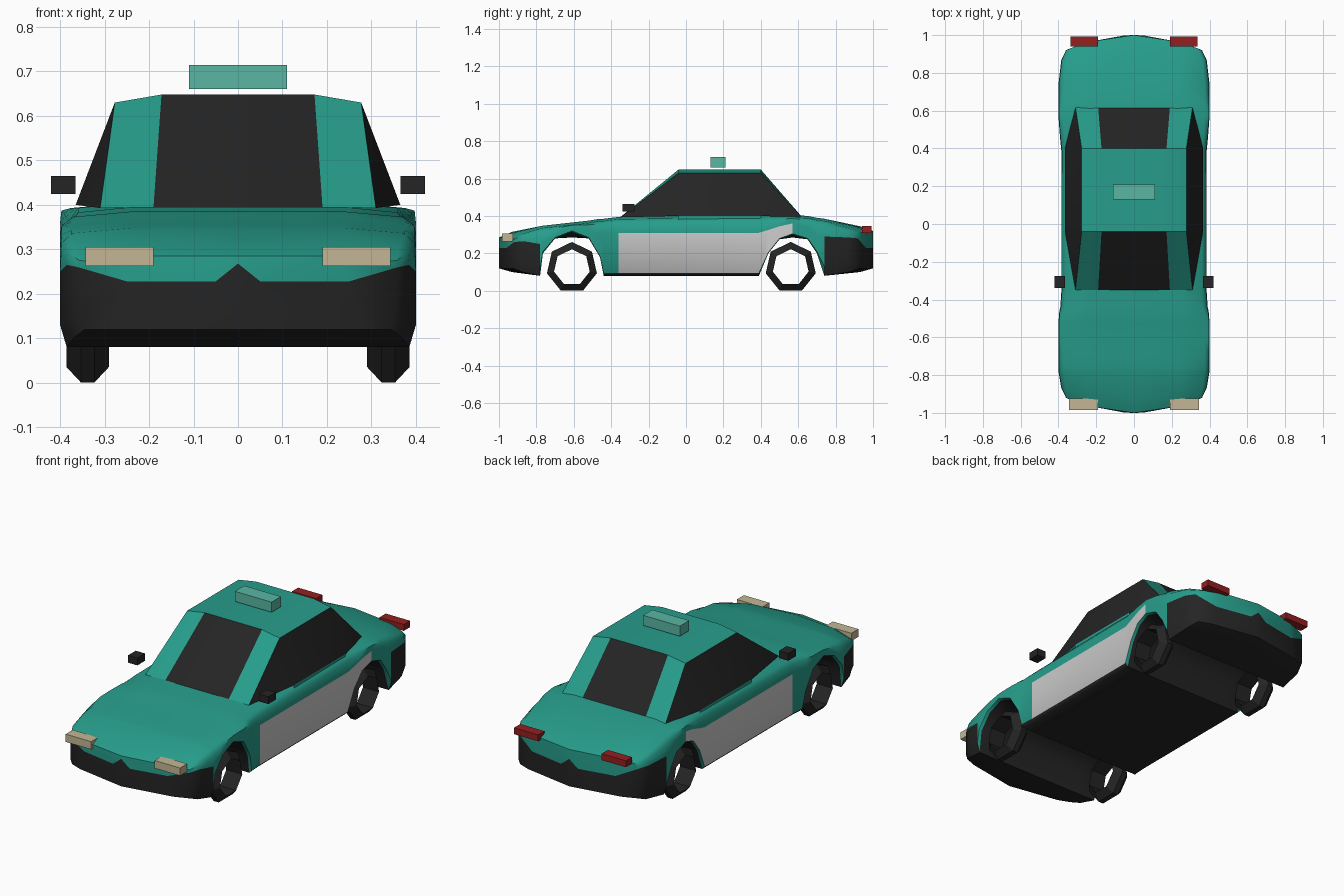
import bpy, bmesh, math
from mathutils import Matrix, Vector

if "Cube" in bpy.data.objects:
    bpy.data.objects.remove(bpy.data.objects["Cube"], do_unlink=True)


def material(name, rgb):
    m = bpy.data.materials.new(name)
    m.use_nodes = True
    m.diffuse_color = (*rgb, 1)
    bsdf = m.node_tree.nodes["Principled BSDF"]
    bsdf.inputs["Base Color"].default_value = (*rgb, 1)
    return m


teal = material("teal paint", (.02, .34, .26))
black = material("black trim", (.018, .018, .018))
silver = material("pale door", (.6, .6, .6))
pale_teal = material("pale teal sign", (.10, .47, .37))
cream = material("cream lamp", (.55, .47, .30))
red = material("red lamp", (.30, .014, .014))


def finish(bm, name, mats, angle=None):
    bmesh.ops.recalc_face_normals(bm, faces=bm.faces)
    mesh = bpy.data.meshes.new(name)
    bm.to_mesh(mesh)
    bm.free()
    for m in mats:
        mesh.materials.append(m)
    ob = bpy.data.objects.new(name, mesh)
    bpy.context.collection.objects.link(ob)
    if angle:
        bpy.ops.object.select_all(action='DESELECT')
        ob.select_set(True)
        bpy.context.view_layer.objects.active = ob
        bpy.ops.object.shade_smooth_by_angle(angle=math.radians(angle))
    return ob


def mirror(bm):
    geom = bm.verts[:] + bm.edges[:] + bm.faces[:]
    bmesh.ops.mirror(bm, geom=geom, matrix=Matrix.Identity(4), merge_dist=1e-4, axis='X')


def face(bm, verts, mat):
    bm.faces.new(verts).material_index = mat


def box(name, lo, hi, mat):
    lo, hi = Vector(lo), Vector(hi)
    bm = bmesh.new()
    bmesh.ops.create_cube(bm, size=1, matrix=Matrix.Translation((lo + hi) / 2)
                          @ Matrix.Diagonal((*(hi - lo), 1)))
    return finish(bm, name, [mat])


def pair(name, lo, hi, mat):
    box("left_" + name, lo, hi, mat)
    box("right_" + name, (-hi[0], lo[1], lo[2]), (-lo[0], hi[1], hi[2]), mat)


# Body stations: y, half width, underside, sill, belt line, top
STATIONS = [
    (-1, .36, .12, .14, .26, .285),
    (-.93, .385, .10, .14, .265, .315),
    (-.78, .40, .08, .13, .25, .345),
    (-.765, .40, .2, .21, .26, .348),
    (-.70, .40, .28, .285, .30, .355),
    (-.61, .40, .315, .32, .33, .365),
    (-.52, .40, .28, .285, .32, .375),
    (-.46, .395, .18, .185, .31, .385),
    (-.44, .39, .08, .095, .31, .385),
    (-.36, .385, .08, .095, .31, .395),
    (.39, .385, .08, .095, .31, .405),
    (.44, .39, .2, .205, .325, .405),
    (.50, .395, .275, .28, .345, .405),
    (.57, .40, .30, .305, .36, .405),
    (.65, .40, .275, .28, .34, .40),
    (.70, .40, .2, .21, .30, .39),
    (.74, .40, .08, .13, .29, .385),
    (.93, .385, .10, .14, .285, .345),
    (1, .36, .12, .14, .28, .32),
]


def bent(x, y, z):
    # Curve the nose and tail backwards towards the corners
    k = max(0, abs(y) - .78) / .22
    return x, y - math.copysign(.08 * k * (x / .36) ** 2, y), z


def body():
    bm = bmesh.new()
    rings = []
    for y, w, under, sill, belt, top in STATIONS:
        inner = min(under, .285)
        half = [(0, inner), (.28, inner), (w - .015, under), (w, sill), (w, belt),
                (w - .003, belt + .6 * (top - belt)), (w - .025, top - .012),
                (.24, top), (0, top)]
        rings.append([bm.verts.new(bent(x, y, z)) for x, z in half])
    for i in range(len(rings) - 1):
        a, b = rings[i], rings[i + 1]
        y0, y1 = STATIONS[i][0], STATIONS[i + 1][0]
        bumper = y1 < -.77 or y0 > .73
        flat = STATIONS[i][2] < .1 and STATIONS[i + 1][2] < .1
        for r in range(len(a) - 1):
            mat = 0
            if r < 2 or (r < 4 and bumper) or (r == 2 and flat):
                mat = 1
            elif r == 3 and y0 > -.37 and y1 < .58:
                mat = 2
            face(bm, (a[r], a[r + 1], b[r + 1], b[r]), mat)
    # Nose and tail panels with a pointed bumper edge
    for ring, y in ((rings[0], -1), (rings[-1], 1)):
        peak, notch, out = [bm.verts.new(bent(x, y, z))
                            for x, z in ((0, .268), (.05, .228), (.25, .228))]
        b0, b1, b2, sill, belt, mid, shoulder, t1, t0 = ring
        face(bm, (b0, b1, out, notch, peak), 1)
        face(bm, (b1, b2, sill, belt, out), 1)
        face(bm, (peak, notch, out, t1, t0), 0)
        face(bm, (out, belt, mid, shoulder, t1), 0)
    mirror(bm)
    finish(bm, "car_body", [teal, black, silver], 50)


def cabin():
    bm = bmesh.new()
    ends = []
    for y_base, y_roof in ((-.35, -.04), (.62, .40)):
        base = [(0, .395), (.19, .395), (.31, .393)]
        roof = [(0, .648), (.172, .648), (.277, .63)]
        b = [bm.verts.new((x, y_base, z)) for x, z in base]
        r = [bm.verts.new((x, y_roof, z)) for x, z in roof]
        side = bm.verts.new((.365, y_roof, .4))
        face(bm, (b[0], b[1], r[1], r[0]), 1)      # windscreen
        face(bm, (b[1], b[2], r[2], r[1]), 0)      # pillar
        face(bm, (b[2], side, r[2]), 1)            # quarter window
        ends.append((r, side))
    (f, fs), (k, ks) = ends
    face(bm, (f[0], f[1], k[1], k[0]), 0)          # roof
    face(bm, (f[1], f[2], k[2], k[1]), 0)          # roof edge
    face(bm, (f[2], fs, ks, k[2]), 1)              # side window
    sills = [bm.verts.new((.365, v.co.y, .375)) for v in (fs, ks)]
    face(bm, (fs, ks, sills[1], sills[0]), 0)
    mirror(bm)
    finish(bm, "cabin", [teal, black], 20)


def wheel(name, x, y):
    # Seven-sided open ring with a tapered tread
    bm = bmesh.new()
    section = [(-.048, .098), (-.015, .137), (.015, .137), (.048, .098)]
    rings = []
    for i in range(7):
        a = 2 * math.pi * i / 7
        rings.append([bm.verts.new((x + dx, y + r * math.sin(a), .124 + r * math.cos(a)))
                      for dx, r in section])
    for i, a in enumerate(rings):
        b = rings[(i + 1) % 7]
        for j in range(4):
            n = (j + 1) % 4
            face(bm, (a[j], a[n], b[n], b[j]), 0)
    finish(bm, name, [black], 30)


body()
cabin()
for end, y in (("front", -.61), ("rear", .56)):
    for side, s in (("left", 1), ("right", -1)):
        wheel(f"{end}_{side}_wheel", s * .338, y)

# Lamps, mirrors and roof sign
pair("headlamp", (.19, -.985, .263), (.343, -.925, .305), cream)
pair("tail_lamp", (.19, .94, .31), (.335, .993, .345), red)
pair("wing_mirror", (.365, -.34, .425), (.42, -.275, .465), black)
box("roof_sign", (-.11, .13, .66), (.11, .21, .715), pale_teal)
